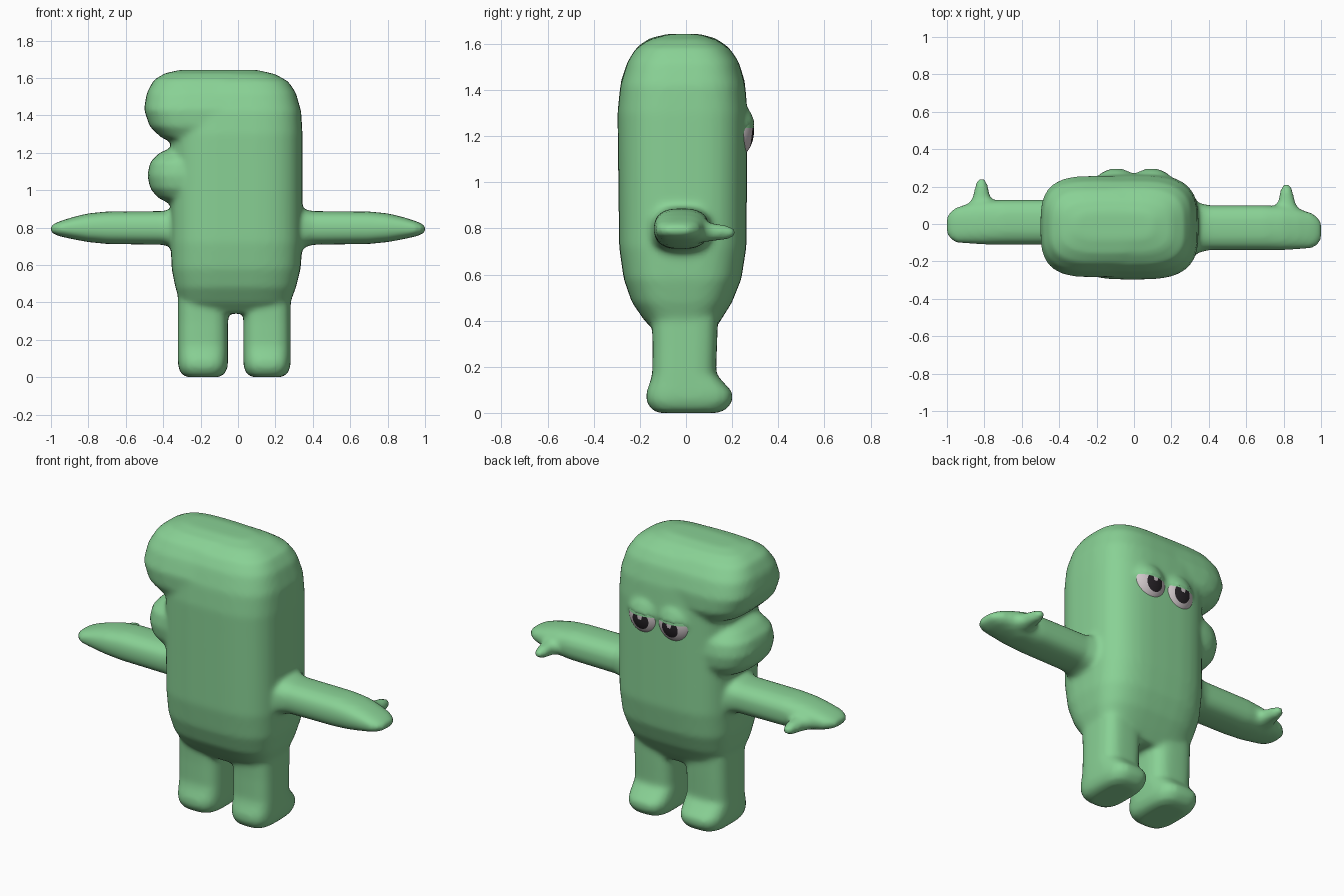
import bpy, bmesh, math
from mathutils import Matrix, Vector

cube = bpy.data.objects.get("Cube")
if cube:
    bpy.data.objects.remove(cube, do_unlink=True)


def material(name, rgb):
    m = bpy.data.materials.new(name)
    m.use_nodes = True
    m.diffuse_color = (*rgb, 1)
    m.node_tree.nodes["Principled BSDF"].inputs["Base Color"].default_value = (*rgb, 1)
    return m


GREEN = material("soft green", (0.25, 0.64, 0.30))
WHITE = material("eye white", (0.62, 0.56, 0.58))
DARK = material("pupil dark", (0.02, 0.016, 0.02))


def loft(bm, rings, axis="z", power=3.2, sides=40):
    """Closed skin through rounded-box rings: (position, u0, u1, v0, v1)."""
    loops = []
    for t, u0, u1, v0, v1 in rings:
        loop = []
        for i in range(sides):
            a = 2 * math.pi * i / sides
            c, s = math.cos(a), math.sin(a)
            u = (u0 + u1) / 2 + (u1 - u0) / 2 * math.copysign(abs(c) ** (2 / power), c)
            v = (v0 + v1) / 2 + (v1 - v0) / 2 * math.copysign(abs(s) ** (2 / power), s)
            co = {"z": (u, v, t), "x": (t, u, v), "y": (u, t, v)}[axis]
            loop.append(bm.verts.new(co))
        loops.append(loop)
    faces = [bm.faces.new(loops[0]), bm.faces.new(loops[-1])]
    for a, b in zip(loops, loops[1:]):
        for i in range(sides):
            j = (i + 1) % sides
            faces.append(bm.faces.new((a[i], a[j], b[j], b[i])))
    bmesh.ops.recalc_face_normals(bm, faces=faces)


skin = bmesh.new()

# Torso
loft(skin, [
    (0.34, -.27, .24, -.12, .11), (0.40, -.31, .28, -.18, .15),
    (0.48, -.335, .31, -.235, .20), (0.58, -.355, .335, -.27, .24),
    (0.72, -.36, .345, -.29, .262), (1.30, -.36, .345, -.297, .267),
    (1.42, -.36, .338, -.285, .257), (1.52, -.36, .31, -.255, .23),
    (1.58, -.33, .27, -.218, .19), (1.62, -.30, .20, -.16, .13),
    (1.643, -.25, .10, -.08, .06)])

# Overhanging upper snout
loft(skin, [
    (1.255, -.34, .1, -.20, .18), (1.28, -.41, .1, -.25, .225),
    (1.34, -.472, .1, -.28, .255), (1.43, -.503, .1, -.285, .257),
    (1.52, -.488, .1, -.255, .23), (1.59, -.45, .1, -.21, .18),
    (1.625, -.39, .1, -.155, .125), (1.643, -.31, .05, -.08, .06)])

# Lower jaw
loft(skin, [
    (0.92, -.35, 0, -.15, .13), (0.96, -.43, 0, -.21, .19),
    (1.01, -.47, 0, -.24, .215), (1.08, -.485, 0, -.25, .225),
    (1.15, -.47, 0, -.24, .215), (1.20, -.42, 0, -.20, .18),
    (1.228, -.35, 0, -.14, .12)], power=2.8)

# Legs with feet pointing to the face side
for x0, x1 in ((-.322, -.053), (.028, .282)):
    def ring(z, inset, y0, y1):
        return (z, x0 + inset, x1 - inset, y0, y1)
    loft(skin, [
        ring(0, .05, -.12, .14), ring(.015, .02, -.15, .175),
        ring(.05, .003, -.172, .202), ring(.09, 0, -.172, .202),
        ring(.13, 0, -.157, .165), ring(.17, 0, -.146, .13),
        ring(.30, 0, -.145, .135), ring(.45, 0, -.15, .14)])

# Arms with thumbs
for side, shift in ((1, -.02), (-1, .01)):
    def along(x, y0, y1, z0, z1):
        return (side * x, y0 + shift, y1 + shift, z0, z1)
    loft(skin, [
        along(.25, -.14, .14, .68, .91), along(.34, -.135, .135, .69, .90),
        along(.40, -.12, .12, .708, .888), along(.70, -.12, .12, .712, .886),
        along(.80, -.12, .115, .722, .876), along(.88, -.115, .10, .737, .857),
        along(.95, -.11, .08, .752, .835), along(.985, -.09, .055, .765, .82),
        along(1.004, -.06, .025, .778, .805)], axis="x", power=2.6)

    def thumb(y, half, z0, z1):
        c = side * .815
        return (y + shift, c - half, c + half, z0, z1)
    loft(skin, [
        thumb(.02, .075, .735, .835), thumb(.10, .065, .74, .83),
        thumb(.14, .046, .745, .822), thumb(.19, .036, .75, .815),
        thumb(.222, .026, .758, .806), thumb(.235, .012, .77, .795)],
        axis="y", power=2.2, sides=24)

# Upper eyelids
EYE_X, EYE_Y, EYE_Z, LID_Z = .095, .215, 1.225, 1.235
RADII = Vector((.112, .08, .118))
for side in (1, -1):
    rings = []
    for i in range(9):
        a = math.radians(5 + i * 9.5)
        rx, ry = .115 * math.cos(a), .086 * math.cos(a)
        rings.append((EYE_Z + .122 * math.sin(a), side * EYE_X - rx, side * EYE_X + rx,
                      EYE_Y - ry, EYE_Y + ry))
    loft(skin, rings, power=2)

mesh = bpy.data.meshes.new("body")
skin.to_mesh(mesh)
skin.free()
mesh.materials.append(GREEN)
body = bpy.data.objects.new("body", mesh)
bpy.context.collection.objects.link(body)

# Fuse all parts into one soft skin
remesh = body.modifiers.new("fuse", "REMESH")
remesh.mode = "VOXEL"
remesh.voxel_size = 0.014
remesh.use_smooth_shade = True
smooth = body.modifiers.new("soften", "SMOOTH")
smooth.factor = 0.5
smooth.iterations = 9

# Eyeballs: pupil is a cap around the tilted pole, everything above the lid is green
for side, label in ((1, "left"), (-1, "right")):
    bm = bmesh.new()
    bmesh.ops.create_uvsphere(bm, u_segments=48, v_segments=40, radius=1)
    for f in bm.faces:
        f.smooth = True
        f.material_index = 2 if f.calc_center_median().z > math.cos(math.radians(29)) else 1
    place = (Matrix.Translation((side * EYE_X, EYE_Y, EYE_Z))
             @ Matrix.Diagonal((*RADII, 1))
             @ Matrix.Rotation(math.radians(-100), 4, "X"))
    bm.transform(place)
    bmesh.ops.bisect_plane(bm, geom=bm.verts[:] + bm.edges[:] + bm.faces[:],
                           plane_co=(0, 0, LID_Z), plane_no=(0, 0, 1))
    for f in bm.faces:
        c = f.calc_center_median()
        if c.z > LID_Z:
            f.material_index = 0
        elif c.y > EYE_Y and math.hypot(c.x - side * EYE_X, c.z - LID_Z + .008) < .015:
            f.material_index = 1
    eye_mesh = bpy.data.meshes.new(label + "_eye")
    bm.to_mesh(eye_mesh)
    bm.free()
    for m in (GREEN, WHITE, DARK):
        eye_mesh.materials.append(m)
    bpy.context.collection.objects.link(bpy.data.objects.new(label + "_eye", eye_mesh))
